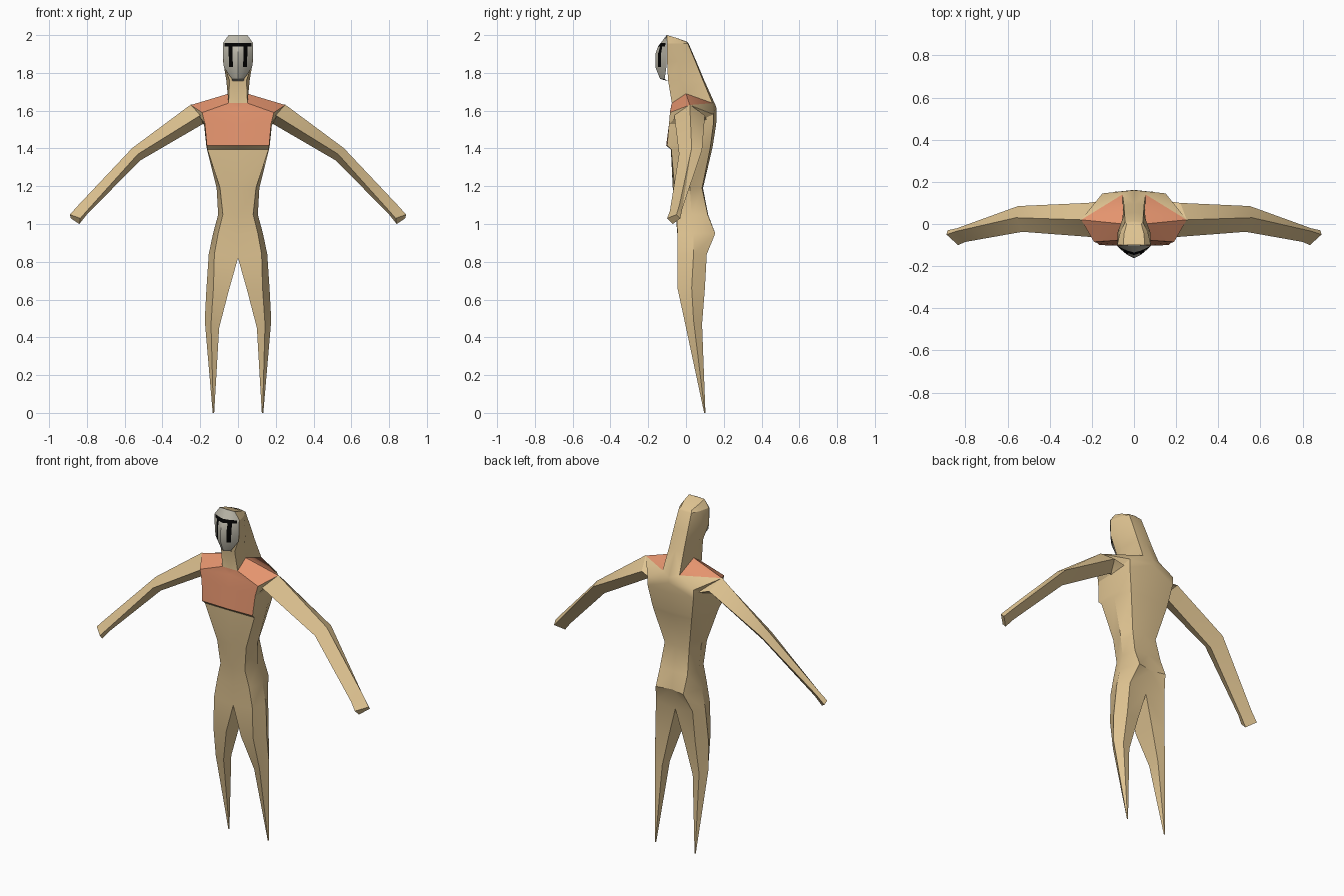
import bpy, bmesh, math

if "Cube" in bpy.data.objects:
    bpy.data.objects.remove(bpy.data.objects["Cube"])


def material(name, rgb):
    m = bpy.data.materials.new(name)
    m.diffuse_color = (*[(c / 255) ** 2.2 for c in rgb], 1)
    m.use_nodes = True
    m.node_tree.nodes["Principled BSDF"].inputs["Base Color"].default_value = m.diffuse_color
    return m


SKIN = material("tan", (222, 194, 144))
CHEST = material("salmon", (228, 147, 110))
GREY = material("mask grey", (186, 182, 168))
BLACK = material("black", (8, 8, 8))


def loft(bm, rings, closed=False, rule=None):
    """Join rings with triangles on both sides of x = 0; rule(i, j, k) gives the colour."""
    for s in (1, -1):
        vs = [[bm.verts.new((s * x, y, z)) for x, y, z in r] for r in rings]
        n = len(rings[0])
        for i in range(len(vs) - 1):
            a, b = vs[i], vs[i + 1]
            for j in range(n if closed else n - 1):
                k = (j + 1) % n
                for t, tri in enumerate(((a[j], a[k], b[j]), (a[k], b[k], b[j]))):
                    f = bm.faces.new(tri if s == 1 else tri[::-1])
                    f.material_index = rule(i, j, t) if rule else 0
        yield vs


def finish(bm, name, mats, angle=30):
    bmesh.ops.remove_doubles(bm, verts=bm.verts, dist=0.0005)
    bmesh.ops.dissolve_degenerate(bm, edges=bm.edges, dist=0.0001)
    bmesh.ops.recalc_face_normals(bm, faces=bm.faces)
    me = bpy.data.meshes.new(name)
    bm.to_mesh(me)
    bm.free()
    ob = bpy.data.objects.new(name, me)
    bpy.context.collection.objects.link(ob)
    for m in mats:
        me.materials.append(m)
    bpy.ops.object.select_all(action='DESELECT')
    ob.select_set(True)
    bpy.context.view_layer.objects.active = ob
    bpy.ops.object.shade_smooth_by_angle(angle=math.radians(angle))
    return ob


def level(z, fc, f, s, b, bc):
    """Flat half ring: front centre, front corner, side, back corner, back centre."""
    return [(0, fc, z), (*f, z), (*s, z), (*b, z), (0, bc, z)]


# Head, neck and torso as one half-ring loft from the crown down to the crotch
crotch = [(0, -.045, .82), (.125, -.045, .84), (.155, .04, .84), (.12, .11, .84), (0, .10, .82)]
body = [
    [(0, -.10, 2.0), (.05, -.10, 2.0), (.048, -.05, 1.985), (.035, .0, 1.965), (0, .005, 1.965)],
    level(1.955, -.10, (.08, -.10), (.066, -.04), (.042, .01), .014),
    level(1.86, -.10, (.08, -.10), (.078, -.04), (.045, .05), .055),
    level(1.76, -.095, (.045, -.095), (.062, -.03), (.048, .09), .097),
    [(0, -.075, 1.64), (.05, -.075, 1.64), (.05, 0, 1.69), (.055, .14, 1.64), (0, .16, 1.62)],
    [(0, -.082, 1.61), (.19, -.085, 1.59), (.25, .02, 1.63), (.15, .145, 1.58), (0, .162, 1.59)],
    level(1.53, -.09, (.175, -.09), (.18, .03), (.15, .145), .16),
    level(1.415, -.105, (.165, -.10), (.168, .03), (.13, .13), .142),
    level(1.395, -.08, (.162, -.078), (.164, .03), (.126, .127), .138),
    level(1.19, -.07, (.095, -.06), (.113, .02), (.08, .085), .09),
    level(1.05, -.055, (.08, -.05), (.105, .03), (.09, .115), .117),
    level(.95, -.046, (.105, -.045), (.132, .04), (.09, .155), .135),
    crotch,
]


def chest_rule(i, j, t):
    yoke = i == 4 and (j < 2 or (j == 2 and t == 0))
    return int(yoke or (i in (5, 6) and j == 0))


bm = bmesh.new()
for vs in loft(bm, body, rule=chest_rule):
    bm.faces.new(vs[0])                      # crown
# Legs taper to points
tip = (.13, .10, 0)
legs = [
    crotch,
    [(.048, -.042, .65), (.13, -.045, .66), (.167, .03, .66), (.13, .10, .66), (.048, .09, .65)],
    [(.10, .008, .45), (.143, -.004, .47), (.176, .04, .49), (.145, .085, .47), (.10, .08, .45)],
    [(tip[0] + dx, tip[1] + dy, 0) for dx, dy in
     ((-.004, -.002), (0, -.004), (.004, 0), (.002, .003), (-.002, .003))],
]
for vs in loft(bm, legs, closed=True):
    bm.faces.new(vs[-1])
finish(bm, "body", [SKIN, CHEST])

# Arms: diamond sections of top, front, bottom, back
arms = [
    [(.17, .02, 1.62), (.15, -.05, 1.56), (.15, .03, 1.50), (.15, .11, 1.55)],
    [(.25, .02, 1.632), (.20, -.062, 1.575), (.185, .03, 1.53), (.22, .10, 1.575)],
    [(.56, .03, 1.402), (.53, -.037, 1.37), (.52, .02, 1.335), (.55, .085, 1.39)],
    [(.845, -.035, 1.10), (.80, -.085, 1.07), (.80, -.06, 1.05), (.84, -.02, 1.08)],
    [(.89, -.05, 1.05), (.835, -.10, 1.03), (.84, -.07, 1.0), (.885, -.03, 1.03)],
]
bm = bmesh.new()
for vs in loft(bm, arms, closed=True):
    bm.faces.new(vs[0])
    bm.faces.new(vs[-1])
finish(bm, "arms", [SKIN])

# Face mask rows: height, half width, edge depth, centre depth
rows = [(2.0, .05, -.10, -.102), (1.957, .08, -.103, -.135), (1.94, .08, -.104, -.148),
        (1.90, .08, -.104, -.162), (1.83, .075, -.104, -.162),
        (1.768, .032, -.113, -.137), (1.757, .03, -.095, -.096)]
cols = (0, .36, .62, .88, 1)
mask = [[(w * u, e + (c - e) * (1 - u ** 1.4), z) for u in cols] for z, w, e, c in rows]


def slot_rule(i, j, t):
    # black brow bar with two uprights beneath
    return int((i == 1 and j < 3) or (i in (2, 3) and j == 1))


bm = bmesh.new()
list(loft(bm, mask, rule=slot_rule))
finish(bm, "face_mask", [GREY, BLACK], 25)
